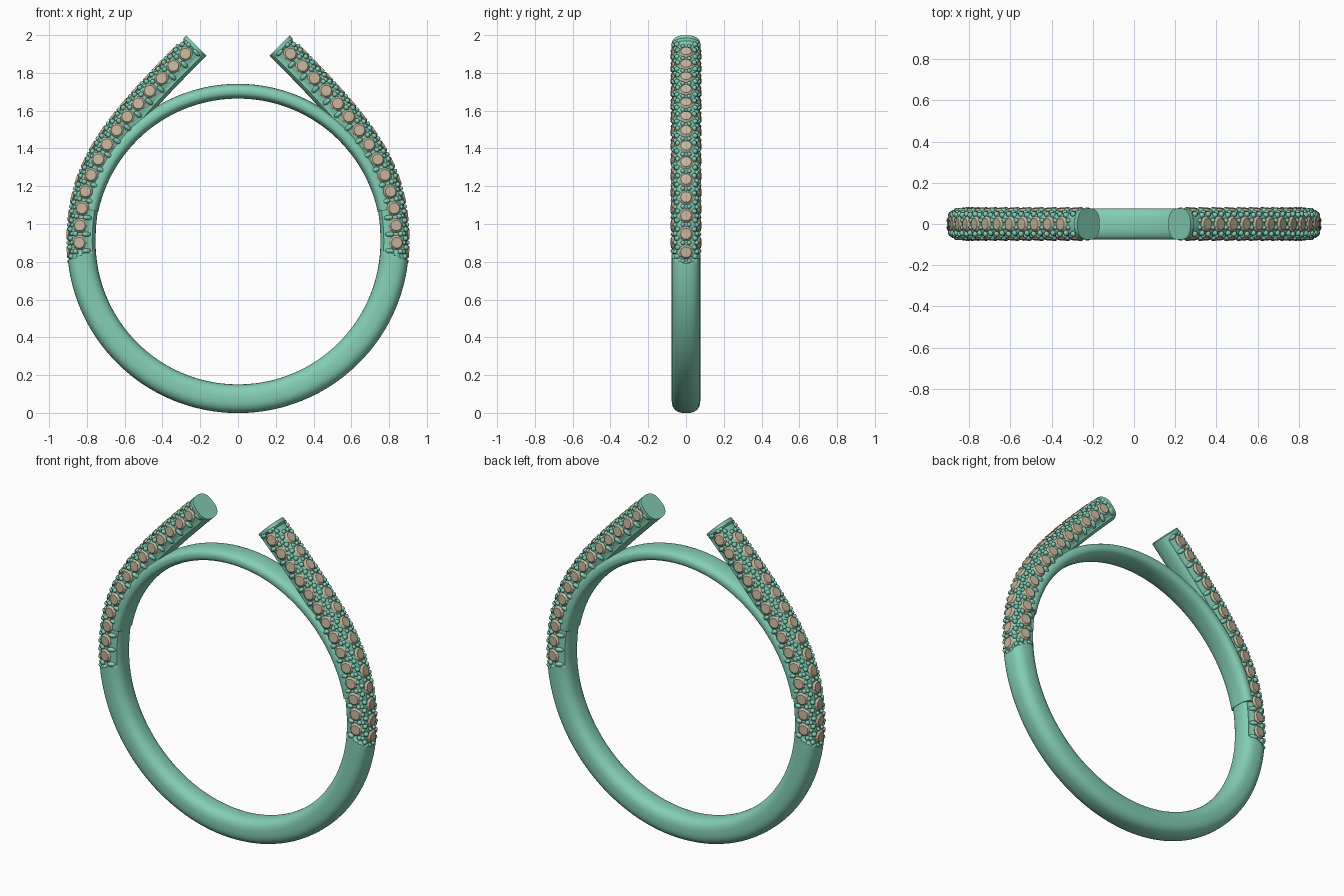
import bpy, bmesh, math
from mathutils import Vector, Matrix

if "Cube" in bpy.data.objects:
    bpy.data.objects.remove(bpy.data.objects["Cube"])

CZ, R, H, N = 0.905, 0.83, 0.076, 2.6      # ring centre, centreline radius, half width, roundness


def material(name, col):
    m = bpy.data.materials.new(name)
    m.diffuse_color = (*col, 1)
    m.use_nodes = True
    m.node_tree.nodes["Principled BSDF"].inputs["Base Color"].default_value = m.diffuse_color
    return m


metal = material("green_metal", (0.23, 0.62, 0.46))
tan = material("tan_stone", (0.55, 0.47, 0.33))

# Centreline of the right half: quarter circle, then a curve leaning inward to the tip
path = [Vector((R * math.sin(a), 0, CZ - R * math.cos(a)))
        for a in (math.pi / 2 * i / 100 for i in range(100))]
P = [Vector(p) for p in ((0.83, 0, 0.905), (0.83, 0, 1.30), (0.66, 0, 1.505), (0.22, 0, 1.945))]
for i in range(121):
    t = i / 120
    path.append(P[0] * (1 - t)**3 + P[1] * 3 * t * (1 - t)**2 + P[2] * 3 * t * t * (1 - t) + P[3] * t**3)
dist = [0]
for a, b in zip(path, path[1:]):
    dist.append(dist[-1] + (b - a).length)
L = dist[-1]


def frame(s):
    """Position, tangent and outward direction at length s."""
    i = 0
    while i < len(path) - 2 and dist[i + 1] < s:
        i += 1
    d = path[i + 1] - path[i]
    t0, t1 = (path[min(j + 1, len(path) - 1)] - path[max(j - 1, 0)] for j in (i, i + 1))
    f = (s - dist[i]) / d.length
    t = (t0.normalized().lerp(t1.normalized(), f)).normalized()
    if s < 1e-6:
        t = Vector((1, 0, 0))
    return path[i] + d * f, t, Vector((t.z, 0, -t.x))


def radius(phi):
    return H / (abs(math.cos(phi))**N + abs(math.sin(phi))**N)**(1 / N)


def recess(s, phi):
    """Sunken bed of the stone setting, on the outer three sides."""
    a = abs(math.degrees(phi))
    start = 1.20 + 0.045 * min(a / 90, 1)
    return 0.01 if a < 128 and start < s < L - 0.03 else 0


def finish(bm, name, mat, mirror=True, angle=35):
    bmesh.ops.recalc_face_normals(bm, faces=bm.faces)
    me = bpy.data.meshes.new(name)
    bm.to_mesh(me)
    bm.free()
    me.materials.append(mat)
    ob = bpy.data.objects.new(name, me)
    bpy.context.collection.objects.link(ob)
    bpy.ops.object.select_all(action='DESELECT')
    ob.select_set(True)
    bpy.context.view_layer.objects.active = ob
    bpy.ops.object.shade_smooth_by_angle(angle=math.radians(angle))
    if mirror:
        ob.modifiers.new("mirror", 'MIRROR')
    return ob


def skin(bm, rows):
    rows = [[bm.verts.new(p) for p in r] for r in rows]
    n = len(rows[0])
    for a, b in zip(rows, rows[1:]):
        for j in range(n):
            bm.faces.new((a[j], a[(j + 1) % n], b[(j + 1) % n], b[j]))
    return rows


# Main band with open arms
SIDES = 48
phis = [-math.pi + 2 * math.pi * j / SIDES for j in range(SIDES)]
bm = bmesh.new()
rows = []
for i in range(241):
    s = L * i / 240
    p, t, o = frame(s)
    rows.append([p + (o * math.cos(f) + Vector((0, -1, 0)) * math.sin(f)) * (radius(f) - recess(s, f))
                 for f in phis])
bm.faces.new(skin(bm, rows)[-1])
finish(bm, "band_and_arms", metal)

# Thin inner arch closing the ring between the arms
bm = bmesh.new()
rows = []
for i in range(97):
    a = math.radians(12 + 156 * i / 96)
    row = []
    for j in range(32):
        f = 2 * math.pi * j / 32
        k = 1 / (abs(math.cos(f))**N + abs(math.sin(f))**N)**(1 / N)
        r = 0.795 + 0.039 * k * math.cos(f)
        row.append(Vector((r * math.cos(a), 0.075 * k * math.sin(f), CZ + 0.003 + r * math.sin(a))))
    rows.append(row)
rows = skin(bm, rows)
bm.faces.new(rows[0])
bm.faces.new(rows[-1])
finish(bm, "inner_arch", metal, mirror=False)


def place(s, deg, lift):
    """Matrix on the setting surface, local z pointing outwards."""
    f = math.radians(deg)
    p, t, o = frame(s)
    n = o * math.cos(f) + Vector((0, -1, 0)) * math.sin(f)
    m = Matrix((t, n.cross(t), n)).transposed().to_4x4()
    m.translation = p + n * (radius(f) - 0.01 + lift)
    return m


# Cut stones: outer row staggered against the two face rows
COUNT = 14
S0, S1 = 1.30, L - 0.072
STEP = (S1 - S0) / (COUNT - 1)
bm = bmesh.new()
for i in range(COUNT):
    for deg, shift in ((0, -0.5), (82, 0), (-82, 0)):
        s = S0 + STEP * (i + shift)
        for r1, r2, depth, z in ((0.039, 0.029, 0.011, 0.0065), (0.008, 0.039, 0.03, -0.014)):
            bmesh.ops.create_cone(bm, cap_ends=True, segments=10, radius1=r1, radius2=r2,
                                  depth=depth, matrix=place(s, deg, z))
finish(bm, "stones", tan, angle=15)

# Bead prongs between rows and small claws along the inner edge of each face row
bm = bmesh.new()


def bead(s, deg, r, stretch=1.0):
    m = place(s, deg, 0.002) @ Matrix.Diagonal((1, stretch, 1, 1))
    bmesh.ops.create_uvsphere(bm, u_segments=10, v_segments=6, radius=r, matrix=m)


for side in (1, -1):
    for i in range(2 * COUNT + 1):
        s = S0 + STEP * (i / 2 - 0.75)
        bead(s, 36 * side if i % 2 else 40 * side, 0.014)
        bead(s + STEP / 4, 50 * side, 0.012)
    for i in range(COUNT + 1):
        s = S0 + STEP * (i - 0.5)
        bead(s, 112 * side, 0.013, 2.0)
        bead(s, 64 * side, 0.014)
for i in range(COUNT + 1):
    for deg in (-14, 14):
        bead(S0 + STEP * (i - 1), deg, 0.012)
finish(bm, "bead_prongs", metal, angle=60)
